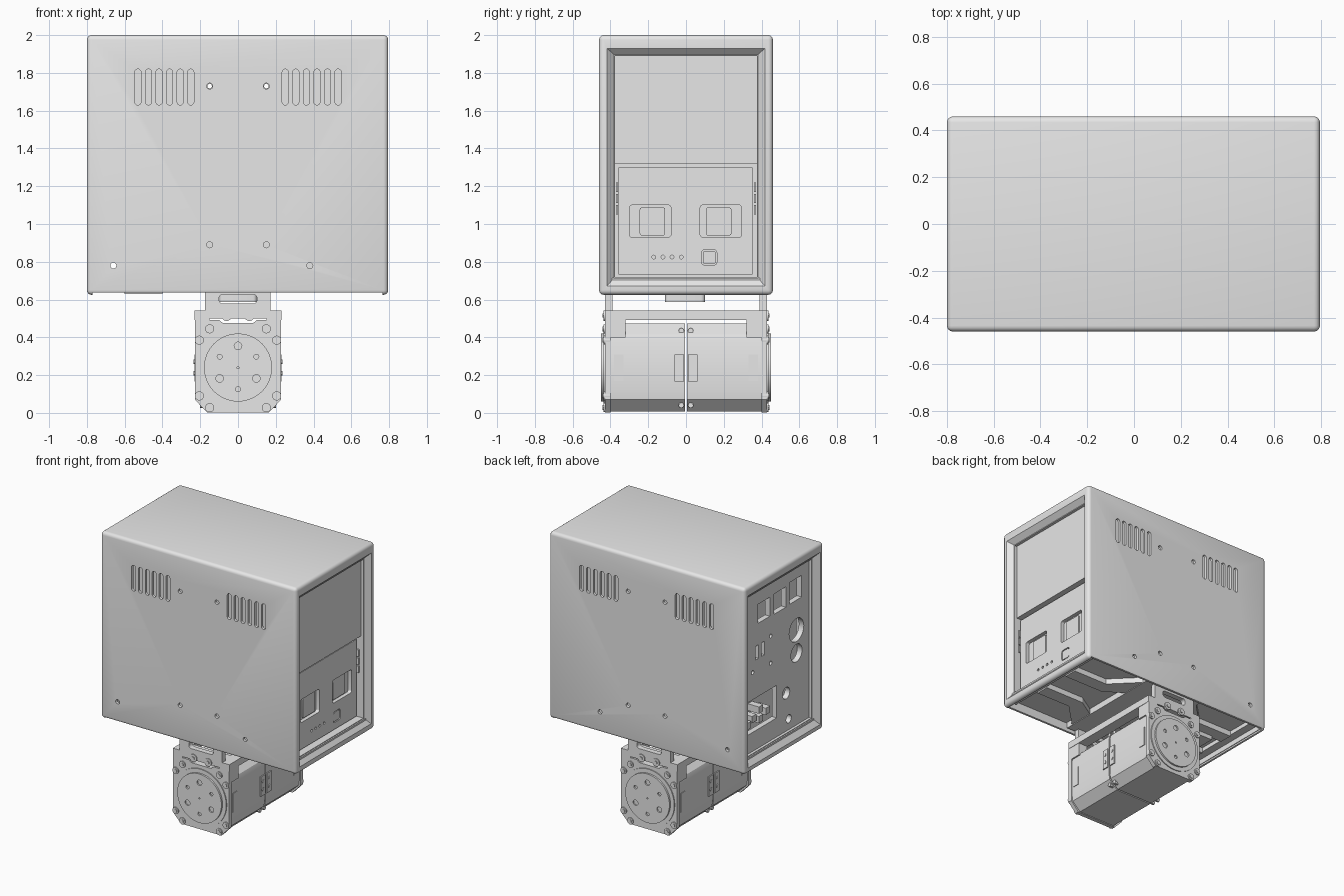
import bpy, bmesh, math

if "Cube" in bpy.data.objects:
    bpy.data.objects.remove(bpy.data.objects["Cube"], do_unlink=True)

grey = bpy.data.materials.new("light_grey")
grey.use_nodes = True
grey.diffuse_color = (0.8, 0.8, 0.8, 1)
grey.node_tree.nodes["Principled BSDF"].inputs["Base Color"].default_value = (0.8, 0.8, 0.8, 1)
parts = []


def prism(name, pts, axis, a, b, bevel=0.0, end_scale=None):
    """Extrude a 2D outline along an axis; x uses (y,z), y uses (x,z), z uses (x,y)."""
    place = {"x": lambda p, d: (d, p[0], p[1]), "y": lambda p, d: (p[0], d, p[1]),
             "z": lambda p, d: (p[0], p[1], d)}[axis]
    bm = bmesh.new()
    lo = [bm.verts.new(place(p, a)) for p in pts]
    hi = [bm.verts.new(place(p, b)) for p in (end_scale or pts)]
    bm.faces.new(lo)
    bm.faces.new(hi)
    for i in range(len(pts)):
        j = (i + 1) % len(pts)
        bm.faces.new((lo[i], lo[j], hi[j], hi[i]))
    bmesh.ops.recalc_face_normals(bm, faces=bm.faces)
    if bevel:
        bmesh.ops.bevel(bm, geom=bm.edges[:], offset=bevel, segments=4, profile=0.5, affect="EDGES")
    me = bpy.data.meshes.new(name)
    bm.to_mesh(me)
    bm.free()
    me.materials.append(grey)
    ob = bpy.data.objects.new(name, me)
    bpy.context.scene.collection.objects.link(ob)
    parts.append(ob)
    return ob


def rect(u0, u1, v0, v1):
    return [(u0, v0), (u1, v0), (u1, v1), (u0, v1)]


def circle(u, v, r, n=24):
    return [(u + r * math.cos(2 * math.pi * i / n), v + r * math.sin(2 * math.pi * i / n)) for i in range(n)]


def rounded(u0, u1, v0, v1, r, n=5):
    out = []
    for k, (u, v) in enumerate([(u1 - r, v1 - r), (u0 + r, v1 - r), (u0 + r, v0 + r), (u1 - r, v0 + r)]):
        for i in range(n + 1):
            t = math.pi / 2 * (k + i / n)
            p = (round(u + r * math.cos(t), 5), round(v + r * math.sin(t), 5))
            if not out or p != out[-1]:
                out.append(p)
    return out


def cut(ob, cutters):
    """Subtract the cutters for good and remove them."""
    for c in cutters:
        m = ob.modifiers.new("cut", "BOOLEAN")
        m.operation, m.solver, m.object = "DIFFERENCE", "EXACT", c
    dg = bpy.context.evaluated_depsgraph_get()
    me = bpy.data.meshes.new_from_object(ob.evaluated_get(dg))
    ob.modifiers.clear()
    ob.data = me
    for c in cutters:
        parts.remove(c)
        bpy.data.objects.remove(c, do_unlink=True)


# Housing: rounded shell, hollow, open underneath, bevelled recess at both ends
shell = prism("housing_shell", rect(-0.46, 0.46, 0.625, 2), "x", -0.8, 0.795, bevel=0.025)
cuts = [prism("cavity", rect(-0.44, 0.44, 0.69, 1.98), "x", -0.69, 0.69),
        prism("underside", rect(-0.765, 0.765, -0.44, 0.44), "z", 0.5, 0.7),
        prism("skirt", rect(-0.77, 0.765, -0.6, 0.6), "z", 0.5, 0.637)]
for s in (-1, 1):
    cuts.append(prism("bezel", rect(-0.428, 0.428, 0.66, 1.94), "x", s * 0.805, s * 0.76,
                      end_scale=rect(-0.38, 0.38, 0.715, 1.895)))
    cuts.append(prism("window", rect(-0.375, 0.375, 0.72, 1.89), "x", s * 0.78, s * 0.6))
    for i in range(6):
        x = s * (0.25 + 0.056 * i)
        cuts.append(prism("vent", rounded(x - 0.016, x + 0.016, 1.63, 1.82, 0.0159), "y", -0.6, 0.6))
for x, z in [(-0.15, 1.73), (0.15, 1.73), (-0.15, 0.89), (0.15, 0.89), (-0.66, 0.78), (0.38, 0.78)]:
    cuts.append(prism("screw_hole", circle(x, z, 0.016, 16), "y", -0.6, 0.6))
cut(shell, cuts)

# Inner chassis seen through the vents
chassis = prism("inner_chassis", rect(-0.4, 0.4, 0.74, 1.95), "x", -0.62, 0.66)
cut(chassis, [prism("through_hole", circle(x, 1.73, 0.012, 12), "y", -0.6, 0.6) for x in (-0.15, 0.15)])

# Screen panel and recessed control panel on the +x end
prism("screen_panel", rect(-0.385, 0.385, 1.32, 1.91), "x", 0.68, 0.74)
prism("control_backing", rect(-0.385, 0.385, 0.7, 1.32), "x", 0.66, 0.69)
control = prism("control_panel", rect(-0.358, 0.352, 0.733, 1.3), "x", 0.68, 0.72)
cuts = [prism("pocket", rounded(y, y + 0.22, 0.93, 1.1, 0.015), "x", 0.692, 0.8) for y in (-0.3, 0.075)]
cuts += [prism("lamp_hole", circle(y, 0.825, 0.01, 12), "x", 0.7, 0.8) for y in (-0.17, -0.122, -0.074, -0.025)]
cuts.append(prism("button_well", rounded(0.083, 0.163, 0.783, 0.863, 0.015), "x", 0.7, 0.8))
cut(control, cuts)
for y in (-0.245, 0.105):
    prism("socket_insert", rounded(y, y + 0.135, 0.94, 1.087, 0.01), "x", 0.685, 0.702)
prism("push_button", rounded(0.089, 0.157, 0.789, 0.857, 0.012), "x", 0.69, 0.718)
for s in (-1, 1):
    for z in (1.05, 1.11, 1.17):
        prism("hinge_knuckle", rect(s * 0.365 - 0.006, s * 0.365 + 0.006, z, z + 0.05), "x", 0.68, 0.73)

# Port panel on the -x end
ports = prism("port_panel", rect(-0.385, 0.385, 0.7, 1.91), "x", -0.74, -0.7)
cuts = []
for y, z, w, h in [(0.15, 1.71, 0.14, 0.14), (-0.036, 1.71, 0.14, 0.15), (-0.22, 1.72, 0.14, 0.16),
                   (0.23, 1.43, 0.035, 0.1), (0.16, 1.43, 0.035, 0.1), (0.17, 0.98, 0.34, 0.24)]:
    cuts.append(prism("port", rect(y - w / 2, y + w / 2, z - h / 2, z + h / 2), "x", -0.8, -0.6))
for y, z, r in [(-0.23, 1.42, 0.085), (-0.23, 1.25, 0.065), (-0.11, 1, 0.042), (-0.14, 0.8, 0.03),
                (0.07, 1.49, 0.014), (0.07, 1.29, 0.014), (0.28, 1.3, 0.014)]:
    cuts.append(prism("round_port", circle(y, z, r), "x", -0.8, -0.6))
cut(ports, cuts)
for y, z in [(0.06, 0.93), (0.14, 0.9), (0.14, 0.97), (0.22, 0.93), (0.28, 0.9)]:
    prism("terminal", rect(y - 0.025, y + 0.025, z - 0.025, z + 0.025), "x", -0.71, -0.61)

# Underside: base plate, cross bracket and sensor boss
prism("base_plate", rect(-0.77, 0.77, -0.445, 0.445), "z", 0.7, 0.715)
prism("mount_plate", rect(-0.24, 0.24, -0.43, 0.43), "z", 0.655, 0.7)
for sx in (-1, 1):
    for sy in (-1, 1):
        prism("bracket_arm", [(sx * x, sy * y) for x, y in
              [(0.22, 0.2), (0.22, 0.4), (0.42, 0.2), (0.7, 0.2), (0.7, 0.1), (0.38, 0.1)]], "z", 0.66, 0.7)
    prism("edge_rail", rect(sx * 0.73 - 0.03, sx * 0.73 + 0.03, -0.43, 0.43), "z", 0.67, 0.7)
prism("sensor_boss", rounded(-0.1, 0.1, -0.11, 0.1, 0.02), "z", 0.587, 0.66)
prism("connector_block", rect(-0.6, -0.4, -0.12, 0.12), "z", 0.63, 0.7)

# Hanger: end webs, side rails and bolts
for s in (-1, 1):
    web = prism("hanger_web", rect(-0.175, 0.172, 0.5, 0.66), "y", s * 0.39, s * 0.43)
    cut(web, [prism("web_slot", rounded(-0.1, 0.1, 0.578, 0.628, 0.02), "y", -0.6, 0.6)])
    prism("hanger_rail", rect(s * 0.19 - 0.04, s * 0.19 + 0.04, -0.43, 0.43), "z", 0.492, 0.542)
    prism("hanger_cross", rect(-0.16, 0.16, s * 0.36 - 0.06, s * 0.36 + 0.06), "z", 0.51, 0.54)
    for x in (-0.06, 0.06):
        prism("hanger_bolt", circle(x, 0.515, 0.028), "y", s * 0.42, s * 0.437)
        prism("hanger_bolt_core", circle(x, 0.515, 0.013, 6), "y", s * 0.42, s * 0.443)

# Twin drive units, back to back with a thin gap
body = [(0.15, 0.008), (0.215, 0.07), (0.222, 0.12), (0.222, 0.38), (0.212, 0.415), (0.15, 0.472)]
cap = [(0.14, 0.003), (0.165, 0.003), (0.228, 0.07), (0.228, 0.492), (0.1, 0.492), (0.08, 0.475)]
mirror = lambda half: half + [(-x, z) for x, z in reversed(half)]
for s in (-1, 1):
    prism("drive_body", mirror(body), "y", s * 0.005, s * 0.41)
    prism("drive_end_cap", mirror(cap), "y", s * 0.4, s * 0.43)
    prism("flange_ring", circle(0, 0.24, 0.21, 64), "y", s * 0.42, s * 0.437)
    hub = prism("output_hub", circle(0, 0.24, 0.18, 64), "y", s * 0.42, s * 0.45)
    holes = [prism("hub_hole", circle(0.112 * math.sin(k * math.pi / 3), 0.24 + 0.115 * math.cos(k * math.pi / 3),
                                      0.02 if k % 2 == 0 else 0.013, 16), "y", s * 0.44, s * 0.5) for k in range(6)]
    holes.append(prism("hub_centre", circle(0, 0.24, 0.006, 12), "y", s * 0.44, s * 0.5))
    cut(hub, holes)
    for sx in (-1, 1):
        prism("cap_shoulder", rect(sx * 0.19 - 0.037, sx * 0.19 + 0.037, 0.4, 0.492), "y", s * 0.32, s * 0.41)
        for x, z in [(0.205, 0.385), (0.15, 0.445), (0.205, 0.09), (0.15, 0.028)]:
            prism("cap_ear", circle(sx * x, z, 0.024), "y", s * 0.4, s * 0.438)
            prism("cap_bolt", circle(sx * x, z, 0.013, 12), "y", s * 0.43, s * 0.443)
        # side connector, grip pad and seam screws
        prism("side_connector", rect(s * 0.036 - 0.025, s * 0.036 + 0.025, 0.165, 0.31), "x", sx * 0.2, sx * 0.23)
        for z in (0.21, 0.27):
            prism("connector_pin", circle(s * 0.036, z, 0.012, 12), "x", sx * 0.22, sx * 0.235)
        prism("side_pad", rect(s * 0.355 - 0.025, s * 0.355 + 0.025, 0.17, 0.31), "x", sx * 0.2, sx * 0.227)
        for z in (0.04, 0.435):
            prism("seam_screw", circle(s * 0.025, z, 0.014, 12), "x", sx * 0.16, sx * 0.2)

# Smooth round surfaces while keeping hard edges
for ob in parts:
    ob.select_set(True)
bpy.context.view_layer.objects.active = shell
bpy.ops.object.shade_smooth_by_angle(angle=math.radians(30))
